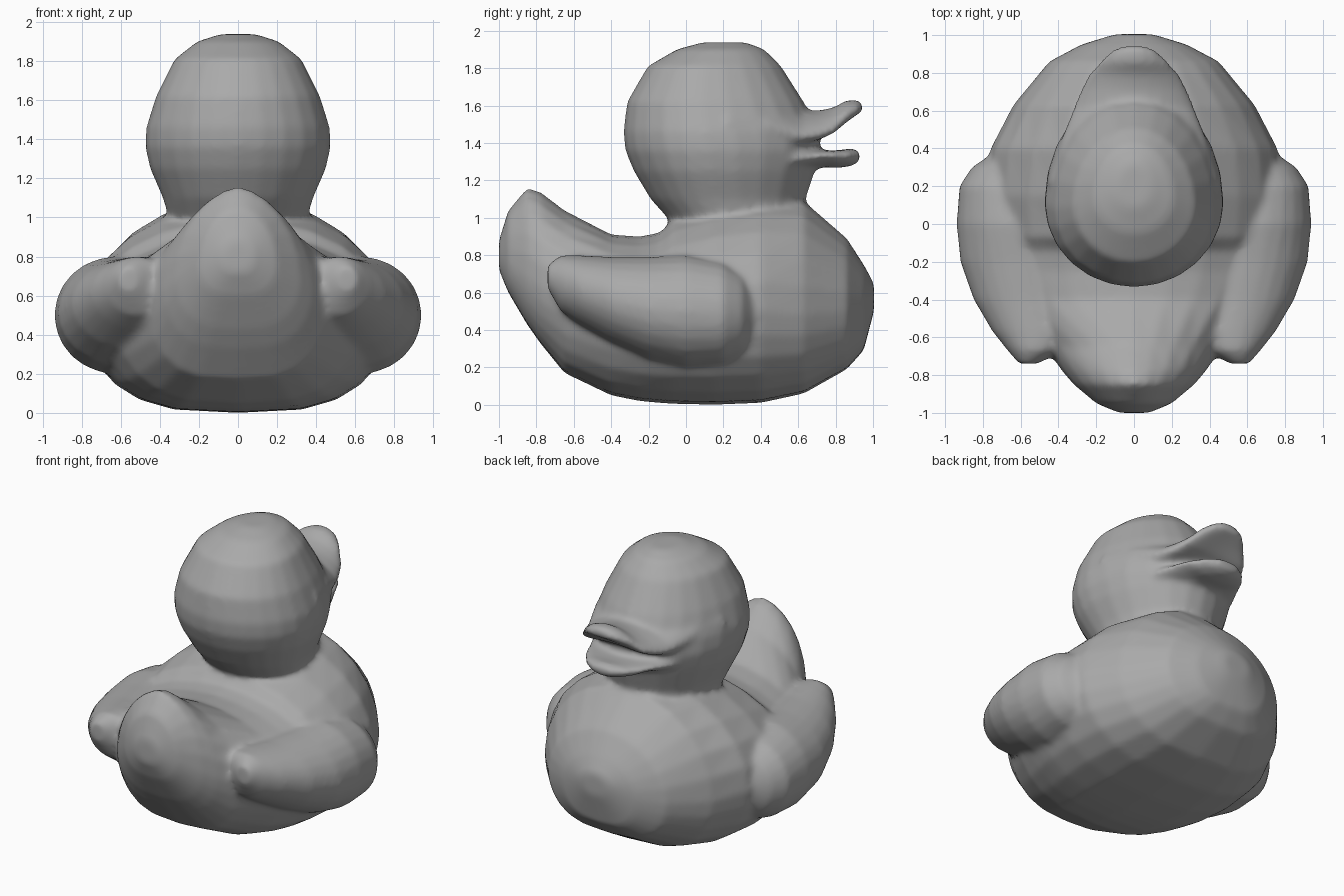
import bpy
import bmesh
from math import cos, sin, tau

if "Cube" in bpy.data.objects:
    bpy.data.objects.remove(bpy.data.objects["Cube"])

grey = bpy.data.materials.new("rubber grey")
grey.use_nodes = True
grey.diffuse_color = (0.4, 0.4, 0.4, 1)
grey.node_tree.nodes["Principled BSDF"].inputs["Base Color"].default_value = (0.4, 0.4, 0.4, 1)

bm = bmesh.new()


def loft(rings):
    """Skin closed rings of equal length and cap both ends."""
    loops = [[bm.verts.new(p) for p in ring] for ring in rings]
    n = len(loops[0])
    for a, b in zip(loops, loops[1:]):
        for i in range(n):
            j = (i + 1) % n
            bm.faces.new((a[i], a[j], b[j], b[i]))
    bm.faces.new(loops[0])
    bm.faces.new(loops[-1])


def upright_ring(y, cx, width, low, mid, high, pinch=1, belly=1, droop=0, n=24):
    """Oval across the y axis; pinch narrows the top, belly below 1 fills the bottom."""
    ring = []
    for i in range(n):
        c, s = cos(tau * i / n), sin(tau * i / n)
        x = abs(c) ** (pinch if s > 0 else belly) * (1 if c > 0 else -1)
        z = mid + s * ((high - mid) if s > 0 else (mid - low))
        ring.append((cx + width * x, y, z - droop * x * x))
    return ring


def level_ring(z, back, front, width, n=24):
    """Egg-shaped ring, widest behind its middle."""
    mid = back + 0.42 * (front - back)
    ring = []
    for i in range(n):
        c, s = cos(tau * i / n), sin(tau * i / n)
        ring.append((width * c, mid + s * ((front - mid) if s > 0 else (mid - back)), z))
    return ring


# Body with upturned tail: y, width, low, widest height, high, pinch
body = [(-1.0, .08, .72, .80, .88, 1), (-.95, .20, .60, .76, 1.04, 1),
        (-.85, .32, .43, .68, 1.16, 1.2), (-.78, .38, .33, .63, 1.14, 1.2),
        (-.65, .47, .17, .58, 1.04, 1.2), (-.40, .64, .05, .54, .91, 1),
        (-.25, .71, .02, .52, .90, 1), (-.14, .75, .01, .50, .92, 1),
        (-.07, .77, .005, .50, .99, 1), (.15, .79, 0, .50, 1.06, 1),
        (.40, .76, .01, .50, 1.10, 1), (.63, .64, .06, .48, 1.09, 1),
        (.86, .45, .19, .50, .89, 1), (.95, .28, .29, .52, .75, 1),
        (1.005, .10, .50, .58, .65, 1)]
loft([upright_ring(y, 0, w, a, m, b, p, .65) for y, w, a, m, b, p in body])

# Head and neck: z, back, front, width
head = [(.85, .02, .55, .33), (1.0, -.10, .62, .355), (1.10, -.19, .64, .385),
        (1.25, -.28, .69, .45), (1.36, -.325, .72, .475), (1.46, -.335, .71, .47),
        (1.62, -.315, .63, .42), (1.81, -.205, .51, .325), (1.90, -.05, .42, .21),
        (1.938, .09, .32, .09)]
loft([level_ring(*r) for r in head])

# Bill halves, rooted in the cheeks: y, width, low, high, droop of the edges
upper = [(.22, .46, 1.30, 1.68, 0), (.45, .385, 1.35, 1.64, .02), (.62, .32, 1.39, 1.57, .05),
         (.72, .28, 1.43, 1.575, .06), (.79, .245, 1.465, 1.59, .06), (.86, .185, 1.515, 1.63, .04),
         (.92, .12, 1.555, 1.63, .02), (.945, .05, 1.57, 1.61, .01)]
lower = [(.22, .45, 1.18, 1.44, 0), (.45, .36, 1.21, 1.40, 0), (.62, .30, 1.25, 1.37, -.01),
         (.73, .25, 1.27, 1.36, -.02), (.81, .21, 1.265, 1.36, -.02), (.88, .15, 1.275, 1.37, -.01),
         (.93, .07, 1.30, 1.36, 0)]
for half in (upper, lower):
    loft([upright_ring(y, 0, w, a, (a + b) / 2, b, droop=d) for y, w, a, b, d in half])

# Wings, rooted in the flanks: y, centre x, width, low, high
wing = [(.38, .64, .10, .36, .60), (.30, .66, .20, .27, .70), (.20, .66, .265, .22, .76),
        (0, .63, .31, .20, .80), (-.20, .59, .33, .24, .79), (-.40, .55, .30, .33, .79),
        (-.57, .51, .24, .43, .80), (-.67, .52, .15, .50, .80), (-.74, .56, .05, .62, .75)]
for side in (1, -1):
    loft([upright_ring(y, side * x, w, a, (a + b) / 2, b) for y, x, w, a, b in wing])

# One moulded skin, with soft blends where the parts meet
bmesh.ops.recalc_face_normals(bm, faces=bm.faces)
mesh = bpy.data.meshes.new("moulded_duck")
bm.to_mesh(mesh)
bm.free()
mesh.materials.append(grey)
duck = bpy.data.objects.new("moulded_duck", mesh)
bpy.context.collection.objects.link(duck)
remesh = duck.modifiers.new("fuse", 'REMESH')
remesh.mode = 'VOXEL'
remesh.voxel_size = 0.018
remesh.use_smooth_shade = True
soften = duck.modifiers.new("soften", 'SMOOTH')
soften.factor = 0.5
soften.iterations = 10
